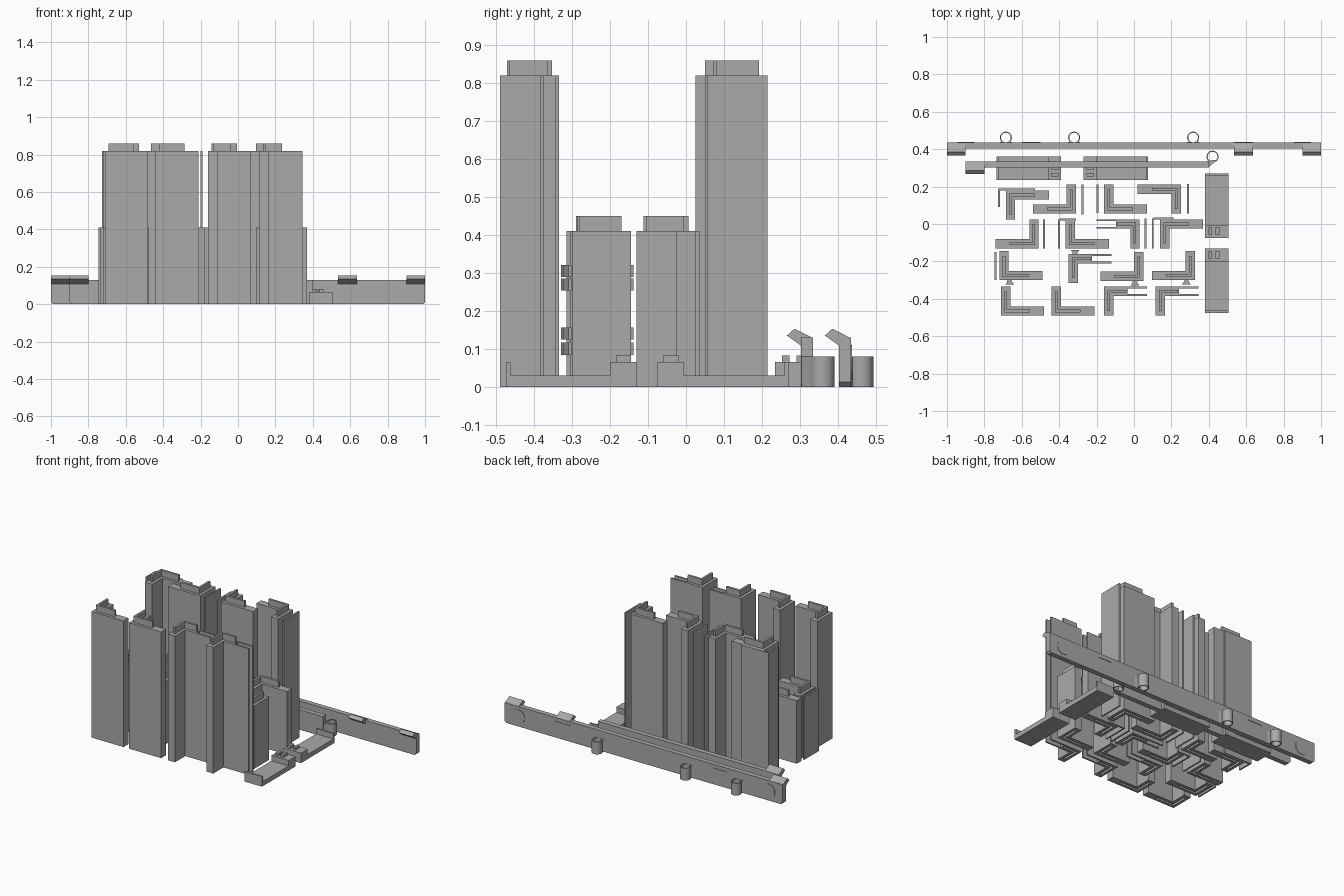
import bpy, bmesh, math
from mathutils import Vector

if "Cube" in bpy.data.objects:
    bpy.data.objects.remove(bpy.data.objects["Cube"])

grey = bpy.data.materials.new("plastic_grey")
grey.diffuse_color = (0.4, 0.4, 0.4, 1)
grey.use_nodes = True
grey.node_tree.nodes["Principled BSDF"].inputs["Base Color"].default_value = grey.diffuse_color


def make(name, bm):
    bmesh.ops.recalc_face_normals(bm, faces=bm.faces)
    me = bpy.data.meshes.new(name)
    bm.to_mesh(me)
    bm.free()
    me.materials.append(grey)
    ob = bpy.data.objects.new(name, me)
    bpy.context.collection.objects.link(ob)
    return ob


def prism(bm, pts, axis, a, b):
    """Extrude a closed 2D outline along an axis from a to b."""
    def at(p, h):
        return {'z': (p[0], p[1], h), 'y': (p[0], h, p[1]), 'x': (h, p[0], p[1])}[axis]
    lo = [bm.verts.new(at(p, a)) for p in pts]
    hi = [bm.verts.new(at(p, b)) for p in pts]
    bm.faces.new(lo)
    bm.faces.new(hi)
    for i in range(len(pts)):
        j = (i + 1) % len(pts)
        bm.faces.new((lo[i], lo[j], hi[j], hi[i]))


def box(bm, x0, x1, y0, y1, z0, z1):
    prism(bm, [(x0, y0), (x1, y0), (x1, y1), (x0, y1)], 'z', z0, z1)


def ell(cx, cy, sx, sy, ax, ay, t, off=0.0):
    """L outline with its outer corner at cx, cy."""
    p = [(off, off), (ax, off), (ax, off + t), (off + t, off + t), (off + t, ay), (off, ay)]
    return [(cx + sx * x, cy + sy * y) for x, y in p]


def corner_column(name, cx, cy, sx, sy, h, split=False):
    """L column with a raised tab on top and a matching groove below."""
    arm = 0.125 if split else 0.23
    bm = bmesh.new()
    prism(bm, ell(cx, cy, sx, sy, arm, 0.155, 0.05), 'z', 0, h)
    body = make(name, bm)
    tab = ell(cx, cy, sx, sy, 0.12 if split else 0.155, 0.13, 0.014, 0.018)
    bm = bmesh.new()
    prism(bm, tab, 'z', h, h + 0.04)
    if split:
        for y in (0.0, 0.04):
            xs = sorted((cx + sx * arm, cx + sx * 0.23))
            ys = sorted((cy + sy * y, cy + sy * (y + 0.01)))
            box(bm, *xs, *ys, 0, h)
    make(name + "_tab", bm)
    bm = bmesh.new()
    prism(bm, tab, 'z', -0.02, 0.04)
    cutter = make(name + "_groove_cutter", bm)
    cutter.hide_render = True
    cutter.hide_set(True)
    m = body.modifiers.new("groove", 'BOOLEAN')
    m.operation = 'DIFFERENCE'
    m.object = cutter
    m.solver = 'EXACT'
    bpy.context.view_layer.objects.active = body
    bpy.ops.object.modifier_apply(modifier=m.name)
    bpy.data.objects.remove(cutter)


# Columns: corner x, corner y, arm directions, height, split arm
TALL, LOW = 0.82, 0.41
columns = [
    (-0.71, -0.49, 1, 1, TALL, False), (-0.44, -0.49, 1, 1, TALL, False),
    (-0.16, -0.335, 1, -1, TALL, True), (0.115, -0.335, 1, -1, TALL, True),
    (-0.685, 0.18, 1, -1, TALL, False), (-0.31, 0.055, -1, 1, TALL, False),
    (-0.16, 0.055, 1, 1, TALL, False), (0.25, 0.21, -1, -1, TALL, False),
    (-0.51, -0.13, -1, 1, LOW, False), (-0.365, -0.13, 1, 1, LOW, False),
    (0.03, 0.025, -1, -1, LOW, True), (0.14, 0.025, 1, -1, LOW, False),
    (-0.72, -0.30, 1, 1, LOW, False), (-0.35, -0.16, 1, -1, LOW, True),
    (0.05, -0.305, -1, 1, LOW, False), (0.325, -0.30, -1, 1, LOW, False),
]
for i, (cx, cy, sx, sy, h, s) in enumerate(columns):
    corner_column("corner_column_%d" % (i + 1), cx, cy, sx, sy, h, s)

# Thin upright wall panels beside the columns
panels = [
    (-0.727, -0.717, 0.09, 0.19, TALL), (-0.717, -0.53, 0.18, 0.19, TALL),
    (-0.28, -0.271, 0.05, 0.21, TALL), (-0.20, -0.19, 0.06, 0.21, TALL),
    (0.283, 0.293, 0.055, 0.215, TALL),
    (-0.487, -0.477, -0.13, 0.025, LOW), (-0.405, -0.395, -0.13, 0.025, LOW),
    (-0.395, -0.31, 0.02, 0.03, LOW), (0.055, 0.066, -0.13, 0.03, LOW),
    (0.095, 0.105, -0.13, 0.03, LOW), (0.105, 0.21, 0.025, 0.035, LOW),
    (-0.745, -0.735, -0.30, -0.15, LOW),
]
bm = bmesh.new()
for p in panels:
    box(bm, *p[:4], 0, p[4])
make("thin_wall_panels", bm)

# Small flared door handles, two pairs on each front of the low row
bm = bmesh.new()
for x, y in ((-0.665, -0.302), (-0.315, -0.16), (0.005, -0.307), (0.28, -0.302)):
    s = 1 if x == -0.315 else -1
    for z in (0.10, 0.14, 0.27, 0.305):
        prism(bm, [(x - 0.013, y), (x + 0.013, y), (x + 0.013, y + s * 0.008),
                   (x + 0.024, y + s * 0.022), (x - 0.024, y + s * 0.022),
                   (x - 0.013, y + s * 0.008)], 'z', z - 0.016, z + 0.016)
make("handles", bm)


def tray(name, origin, u, v):
    """Flat tray: u runs from the studded end, v across."""
    o, u, v = Vector(origin), Vector(u), Vector(v)
    bm = bmesh.new()
    def part(a0, a1, b0, b1, z0, z1):
        pts = [o + u * a + v * b for a, b in ((a0, b0), (a1, b0), (a1, b1), (a0, b1))]
        prism(bm, pts, 'z', z0, z1)
    part(0, 0.345, 0, 0.125, 0, 0.03)
    part(0, 0.07, 0, 0.125, 0.03, 0.065)
    part(0.333, 0.345, 0, 0.125, 0.03, 0.065)
    for b in (0.018, 0.056):
        part(0.015, 0.055, b, b + 0.02, 0.065, 0.082)
    make(name, bm)


tray("side_tray_front", (0.38, -0.13), (0, -1), (1, 0))
tray("side_tray_back", (0.38, -0.075), (0, 1), (1, 0))
tray("rear_tray_left", (-0.39, 0.235), (-1, 0), (0, 1))
tray("rear_tray_right", (-0.27, 0.235), (1, 0), (0, 1))


# Long rails with softened lower corners and tilted clips
def rail(name, x0, x1, y0, y1, clips):
    c, h = 0.012, 0.13
    bm = bmesh.new()
    prism(bm, [(x0, c), (x0 + c, 0), (x1 - c, 0), (x1, c), (x1, h), (x0, h)], 'y', y0, y1)
    make(name, bm)
    bm = bmesh.new()
    for x in clips:
        prism(bm, [(y0 + 0.012, 0.10), (y1, 0.128), (y0 - 0.017, 0.153), (y0 - 0.037, 0.135)],
              'x', x, x + 0.1)
    make(name + "_clips", bm)


rail("rear_rail", -1, 1, 0.403, 0.435, (-1, 0.535, 0.9))
rail("inner_rail", -0.9, 0.4, 0.303, 0.335, (-0.9,))

# Round buttons and slots on the back of the rear rail
bm = bmesh.new()
for x in (-0.9, 0.9):
    prism(bm, [(x + 0.045 * math.cos(a * math.tau / 24), 0.065 + 0.045 * math.sin(a * math.tau / 24))
               for a in range(24)], 'y', 0.434, 0.438)
for x in (-0.55, 0.585):
    box(bm, x - 0.05, x + 0.05, 0.434, 0.438, 0.10, 0.106)
make("rail_details", bm)

# Hollow round sockets joined to the rails
for i, (x, y) in enumerate(((-0.685, 0.462), (-0.32, 0.462), (0.316, 0.462), (0.42, 0.36))):
    n, bm = 32, bmesh.new()
    rings = []
    for r, z in ((0.032, 0), (0.032, 0.08), (0.026, 0.08), (0.026, 0)):
        rings.append([bm.verts.new((x + r * math.cos(k * math.tau / n),
                                    y + r * math.sin(k * math.tau / n), z)) for k in range(n)])
    for a in range(4):
        for k in range(n):
            p, q = rings[a], rings[(a + 1) % 4]
            bm.faces.new((p[k], p[(k + 1) % n], q[(k + 1) % n], q[k]))
    ob = make("socket_%d" % (i + 1), bm)
    bpy.ops.object.select_all(action='DESELECT')
    ob.select_set(True)
    bpy.context.view_layer.objects.active = ob
    bpy.ops.object.shade_smooth_by_angle()

# Web feet of the sockets
bm = bmesh.new()
for x in (-0.685, -0.32, 0.316):
    for s in (-1, 1):
        prism(bm, [(x + s * 0.045, 0.434), (x + s * 0.012, 0.434), (x + s * 0.02, 0.44)], 'z', 0, 0.08)
prism(bm, [(0.37, 0.305), (0.40, 0.305), (0.445, 0.342), (0.395, 0.34)], 'z', 0, 0.08)
make("socket_webs", bm)
